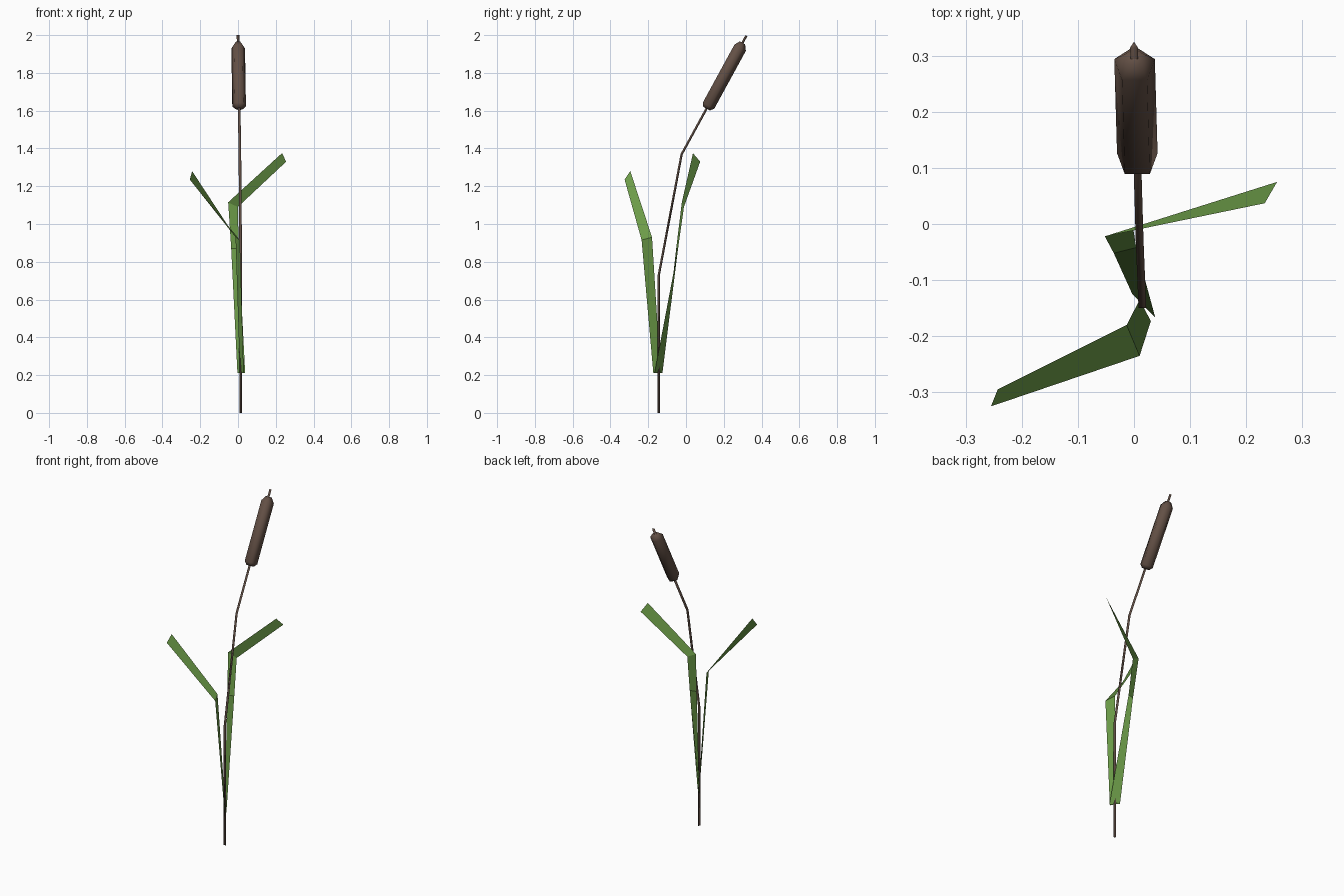
import bpy, math
from mathutils import Vector

if "Cube" in bpy.data.objects:
    bpy.data.objects.remove(bpy.data.objects["Cube"])


def material(name, rgb):
    m = bpy.data.materials.new(name)
    m.diffuse_color = (*rgb, 1)
    m.use_nodes = True
    m.node_tree.nodes["Principled BSDF"].inputs["Base Color"].default_value = m.diffuse_color
    return m


brown = material("brown", (0.125, 0.08, 0.06))
green = material("green", (0.15, 0.33, 0.065))


def make(name, verts, faces, mat, smooth=False):
    me = bpy.data.meshes.new(name)
    me.from_pydata(verts, [], faces)
    me.materials.append(mat)
    me.polygons.foreach_set("use_smooth", [smooth] * len(me.polygons))
    me.update()
    ob = bpy.data.objects.new(name, me)
    bpy.context.collection.objects.link(ob)
    return ob


def tube(name, rings, sides, mat):
    """Capped tube; rings are (centre, direction, radius), one corner towards +y."""
    verts, faces = [], []
    x = Vector((1, 0, 0))
    for centre, d, r in rings:
        v = Vector(d).normalized().cross(x).normalized()
        for i in range(sides):
            a = 2 * math.pi * i / sides + math.pi / 2
            verts.append(Vector(centre) + r * (math.cos(a) * x + math.sin(a) * v))
    for k in range(len(rings) - 1):
        for i in range(sides):
            j = (i + 1) % sides
            faces.append((k * sides + i, k * sides + j,
                          (k + 1) * sides + j, (k + 1) * sides + i))
    faces.append(tuple(reversed(range(sides))))
    faces.append(tuple(range(len(verts) - sides, len(verts))))
    return make(name, verts, faces, mat, True)


def ribbon(name, left, right, mat):
    """Flat blade between two edge paths."""
    n = len(left)
    faces = [(i, n + i, n + i + 1, i + 1) for i in range(n - 1)]
    return make(name, left + right, faces, mat)


# Stem: bends twice towards the back
path = [Vector(p) for p in ((0.015, -0.146, 0), (0.015, -0.146, 0.73),
                            (0.010, -0.025, 1.37), (0.0, 0.318, 1.998))]
seg = [(b - a).normalized() for a, b in zip(path, path[1:])]
dirs = [seg[0], seg[0] + seg[1], seg[1] + seg[2], seg[2]]
tube("stem", [(p, d, 0.008) for p, d in zip(path, dirs)], 3, brown)

# Seed head: five-sided spindle on the upper stem
head = []
for z, r in ((1.612, 0.022), (1.628, 0.038), (1.935, 0.038), (1.96, 0.018)):
    t = (z - path[2].z) / (path[3].z - path[2].z)
    head.append((path[2].lerp(path[3], t), seg[2], r))
tube("seed_head", head, 5, brown)

# Leaves: bent blades leaving the stem low down
ribbon("front_leaf",
       [(0.010, -0.135, 0.21), (-0.013, -0.18, 0.93), (-0.243, -0.295, 1.28)],
       [(0.030, -0.173, 0.21), (0.010, -0.235, 0.915), (-0.255, -0.325, 1.235)],
       green)
ribbon("back_leaf",
       [(-0.003, -0.125, 0.21), (-0.036, -0.052, 0.87),
        (-0.052, -0.022, 1.115), (0.233, 0.037, 1.375)],
       [(0.038, -0.167, 0.21), (0.004, -0.042, 0.87),
        (-0.001, -0.011, 1.09), (0.255, 0.075, 1.33)],
       green)
